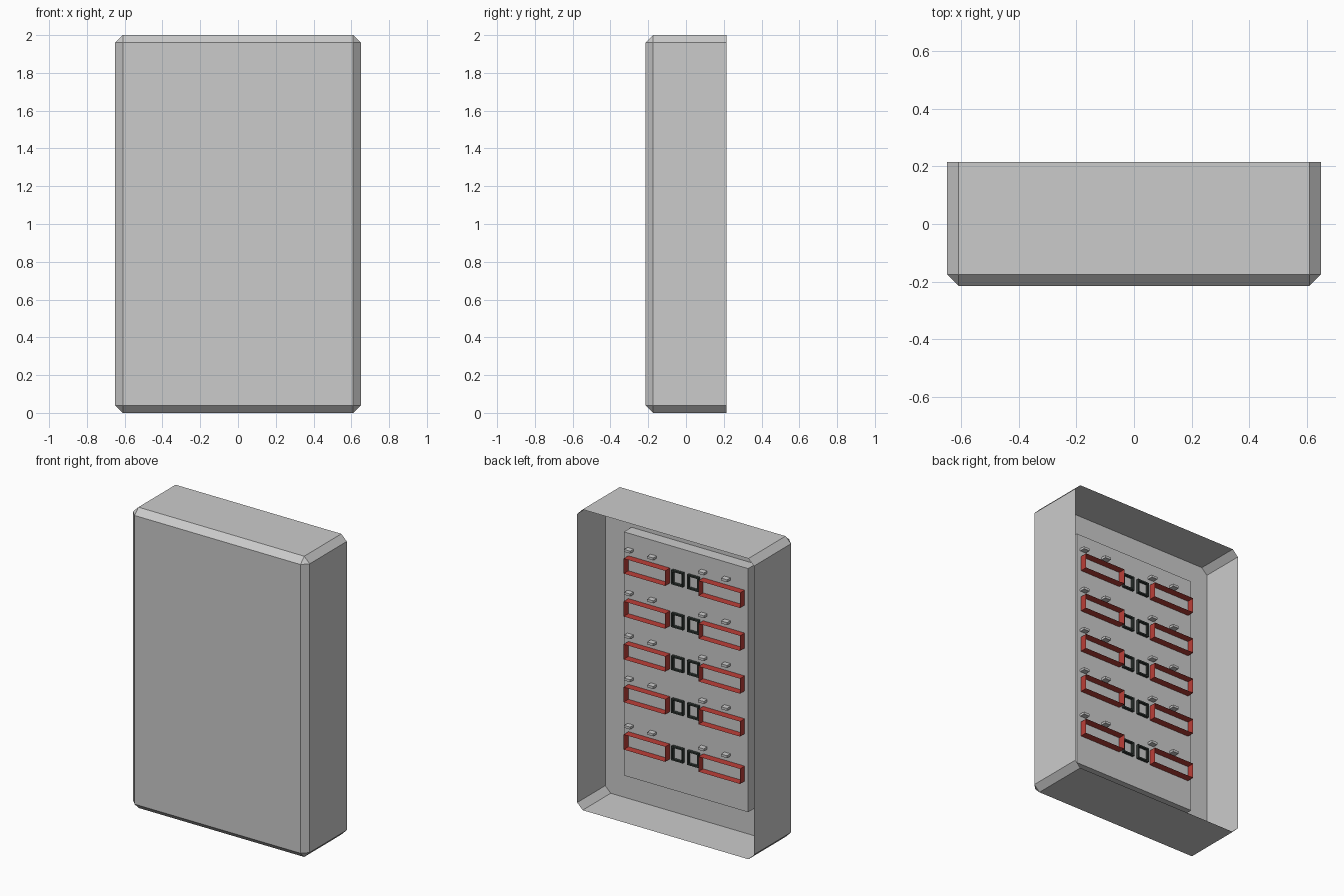
import bpy, bmesh

if "Cube" in bpy.data.objects:
    bpy.data.objects.remove(bpy.data.objects["Cube"])

def new_object(name, bm, color=None):
    bmesh.ops.recalc_face_normals(bm, faces=bm.faces[:])
    mesh = bpy.data.meshes.new(name)
    bm.to_mesh(mesh)
    bm.free()
    ob = bpy.data.objects.new(name, mesh)
    bpy.context.collection.objects.link(ob)
    if color:
        mat = bpy.data.materials.get(name) or bpy.data.materials.new(name)
        mat.diffuse_color = color
        mat.use_nodes = True
        mat.node_tree.nodes["Principled BSDF"].inputs["Base Color"].default_value = mat.diffuse_color
        mesh.materials.append(mat)
    return ob

def add_box(bm, x0, x1, y0, y1, z0, z1, drop=()):
    """Add a box; drop lists the y signs of faces left open."""
    verts = bmesh.ops.create_cube(bm, size=1)['verts']
    for v in verts:
        v.co = (x1 if v.co.x > 0 else x0, y1 if v.co.y > 0 else y0, z1 if v.co.z > 0 else z0)
    faces = {f for v in verts for f in v.link_faces}
    gone = [f for f in faces for s in drop
            if all(abs(v.co.y - (y1 if s > 0 else y0)) < 1e-6 for v in f.verts)]
    if gone:
        bmesh.ops.delete(bm, geom=gone, context='FACES_ONLY')

W, D, H, C = 0.65, 0.215, 2.0, 0.04

# Outer shell, chamfered and open at the back
bm = bmesh.new()
add_box(bm, -W, W, -D, D, 0, H, drop=(1,))
edges = [e for e in bm.edges if len(e.link_faces) == 2]
bmesh.ops.bevel(bm, geom=edges, offset=C, segments=1, affect='EDGES', profile=0.5)
new_object("outer_shell", bm)

# Recessed wall inside the shell
bm = bmesh.new()
outline = [(W, C), (W, H - C), (W - C, H), (C - W, H), (-W, H - C), (-W, C), (C - W, 0), (W - C, 0)]
bm.faces.new([bm.verts.new((x, -0.08, z)) for x, z in outline])
new_object("recessed_wall", bm)

# Raised mounting panel
bm = bmesh.new()
add_box(bm, -0.457, 0.457, -0.08, 0.0, 0.19, 1.81, drop=(-1,))
new_object("mounting_panel", bm)

# Rows of red frames, dark square outlines and small tabs
RED, DARK = (0.5, 0.05, 0.04, 1), (0.03, 0.04, 0.035, 1)
reds, squares, tabs = bmesh.new(), bmesh.new(), bmesh.new()
for z in (1.56, 1.275, 0.99, 0.705, 0.39):
    for x0, x1 in ((0.118, 0.424), (-0.432, -0.126)):
        add_box(reds, x0, x1, 0.0, 0.05, z, z + 0.1, drop=(-1, 1))
    for x0, x1 in ((0.012, 0.096), (-0.104, -0.02)):
        t, y0, y1, z0, z1 = 0.01, 0.0, 0.018, z + 0.005, z + 0.1
        add_box(squares, x0, x0 + t, y0, y1, z0, z1)
        add_box(squares, x1 - t, x1, y0, y1, z0, z1)
        add_box(squares, x0 + t, x1 - t, y0, y1, z0, z0 + t)
        add_box(squares, x0 + t, x1 - t, y0, y1, z1 - t, z1)
    for x in (0.408, 0.238, -0.134, -0.305):
        add_box(tabs, x - 0.022, x + 0.022, 0.0, 0.036, z + 0.138, z + 0.154)
new_object("red_frames", reds, RED)
new_object("square_outlines", squares, DARK)
new_object("small_tabs", tabs)
